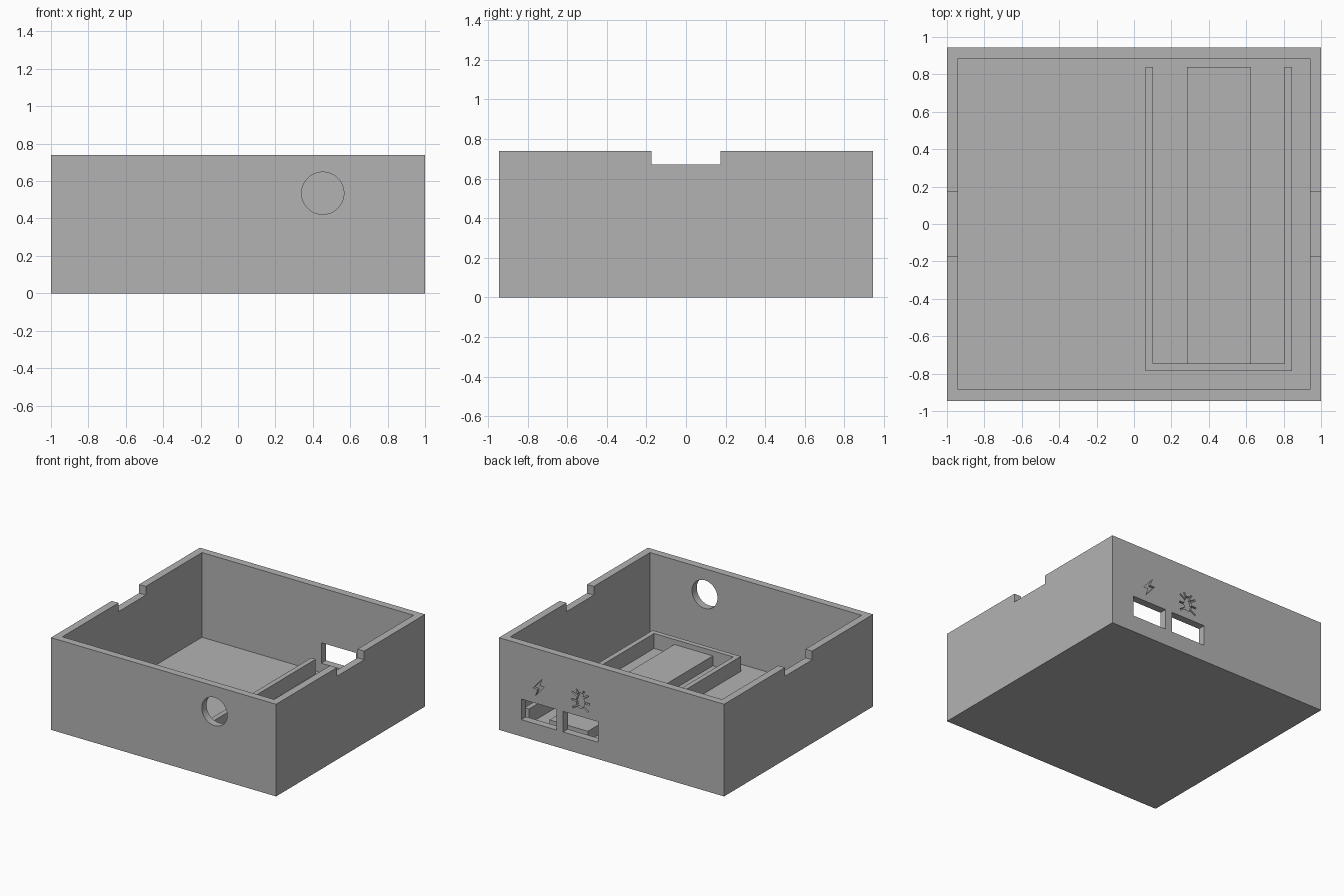
import bpy, bmesh
from math import cos, sin, pi, radians

cube = bpy.data.objects.get("Cube")
if cube:
    bpy.data.objects.remove(cube, do_unlink=True)

grey = bpy.data.materials.new("plain grey")
grey.use_nodes = True
colour = (0.45, 0.45, 0.45, 1)
grey.diffuse_color = colour
grey.node_tree.nodes["Principled BSDF"].inputs["Base Color"].default_value = colour

W, D, H = 1.0, 0.945, 0.74     # half width, half depth, height
T = 0.06                       # wall and floor thickness


def prism(name, outline, y0, y1):
    """Extrude an outline of (x, z) points from y0 to y1."""
    bm = bmesh.new()
    face = bm.faces.new([bm.verts.new((x, y0, z)) for x, z in outline])
    new = bmesh.ops.extrude_face_region(bm, geom=[face])["geom"]
    verts = [v for v in new if isinstance(v, bmesh.types.BMVert)]
    bmesh.ops.translate(bm, verts=verts, vec=(0, y1 - y0, 0))
    bmesh.ops.recalc_face_normals(bm, faces=bm.faces)
    mesh = bpy.data.meshes.new(name)
    bm.to_mesh(mesh)
    bm.free()
    mesh.materials.append(grey)
    obj = bpy.data.objects.new(name, mesh)
    bpy.context.collection.objects.link(obj)
    return obj


def box(name, x0, x1, y0, y1, z0, z1):
    return prism(name, [(x0, z0), (x1, z0), (x1, z1), (x0, z1)], y0, y1)


def ellipse(cx, cz, rx, rz, n):
    return [(cx + rx * cos(2 * pi * i / n), cz + rz * sin(2 * pi * i / n)) for i in range(n)]


def bar(x, z, length, thick, angle):
    """Outline of a thin bar starting at (x, z) and running along an angle."""
    c, s, t = cos(angle), sin(angle), thick / 2
    return [(x + s * t, z - c * t), (x + c * length + s * t, z + s * length - c * t),
            (x + c * length - s * t, z + s * length + c * t), (x - s * t, z + c * t)]


# Main case
case = box("case", -W, W, -D, D, 0, H)


def cut(cutter):
    mod = case.modifiers.new("cut", "BOOLEAN")
    mod.operation = "DIFFERENCE"
    mod.solver = "EXACT"
    mod.object = cutter
    bpy.context.view_layer.objects.active = case
    bpy.ops.object.modifier_apply(modifier=mod.name)
    bpy.data.objects.remove(cutter, do_unlink=True)


# Hollow interior and rim notches on both sides
cut(box("hollow", -W + T, W - T, -D + T, D - T, T, H + 0.1))
cut(box("rim_notches", -W - 0.1, W + 0.1, -0.173, 0.173, 0.67, H + 0.1))

# Round opening in the front wall
cut(prism("round_opening", ellipse(0.453, 0.535, 0.113, 0.113, 64), -D - 0.1, -D + 0.1))

# Two port openings in the back wall
for x0, x1 in ((0.12, 0.43), (0.49, 0.8)):
    cut(box("port_opening", x0, x1, D - 0.1, D + 0.1, 0.135, 0.3))

# Engraved bolt symbol on the back wall
E0, E1 = D - 0.02, D + 0.05
bolt = [(0.03, 0.075), (-0.05, -0.015), (-0.008, -0.015),
        (-0.03, -0.075), (0.05, 0.018), (0.008, 0.018)]
cut(prism("bolt_engraving", [(0.647 - u, 0.432 + v) for u, v in bolt], E0, E1))

# Engraved beetle symbol: body, head, legs and feelers
BX, BZ = 0.277, 0.43
cut(prism("beetle_body", ellipse(BX, BZ - 0.012, 0.036, 0.052, 24), E0, E1))
cut(prism("beetle_head", ellipse(BX, BZ + 0.042, 0.023, 0.018, 16), E0, E1))
for side in (-1, 1):
    for dz, length, tilt in ((0.02, 0.065, 30), (-0.012, 0.065, 0),
                             (-0.042, 0.065, -30), (0.045, 0.04, 60)):
        angle = radians(tilt) if side > 0 else pi - radians(tilt)
        cut(prism("beetle_leg", bar(BX + side * 0.015, BZ + dz, length, 0.013, angle), E0, E1))

# Board holder on the floor: two rails, an end stop and a raised pad
BACK, STOP = 0.84, -0.745
holder_top = 0.18
box("holder_rail_inner", 0.062, 0.102, STOP, BACK, T, holder_top)
box("holder_rail_outer", 0.805, 0.845, STOP, BACK, T, holder_top)
box("holder_end_stop", 0.062, 0.845, STOP - 0.04, STOP, T, holder_top)
box("holder_pad", 0.283, 0.625, STOP, BACK, T, 0.14)
